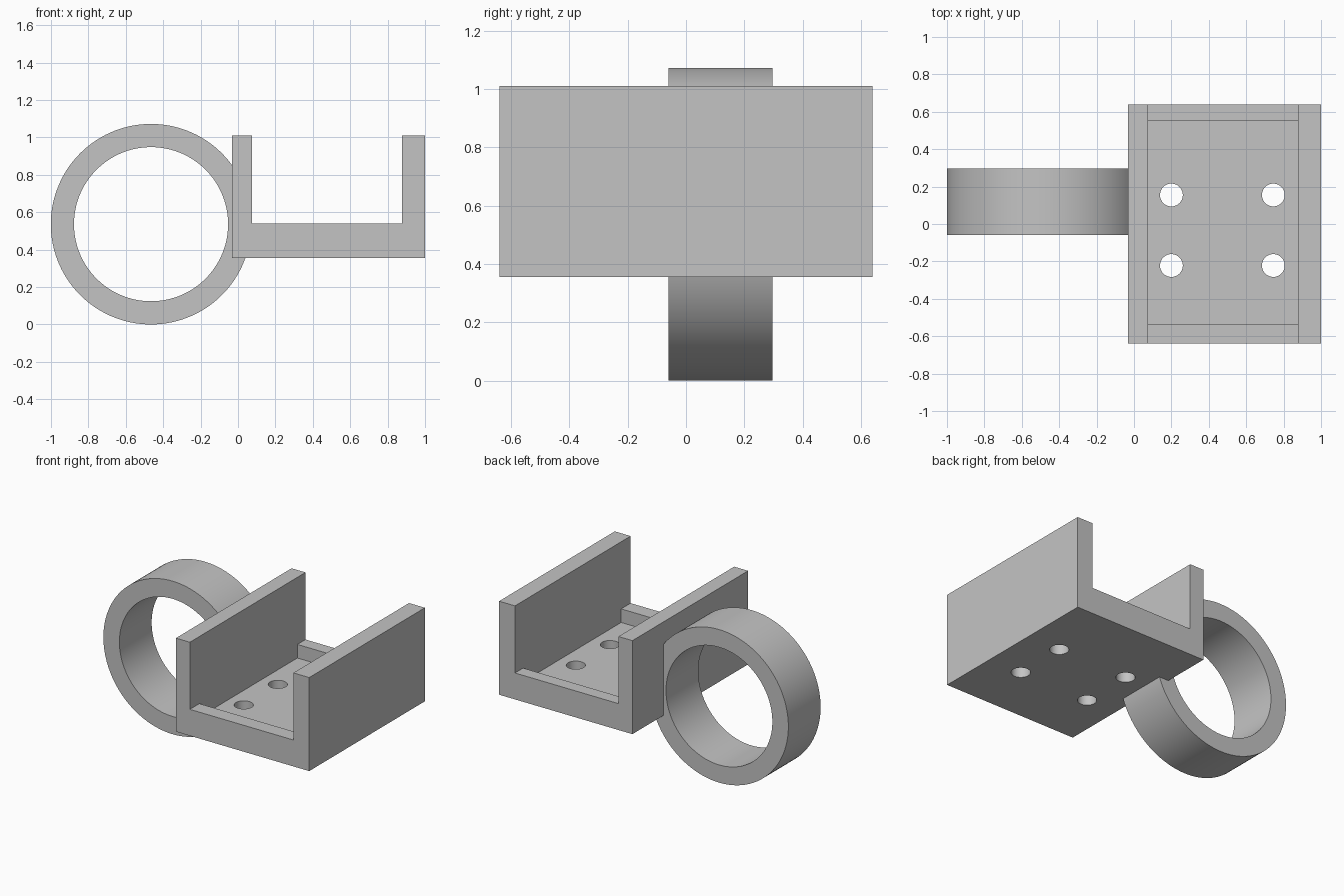
import bpy
import bmesh
import math
from mathutils import Vector

cube = bpy.data.objects.get("Cube")
if cube:
    bpy.data.objects.remove(cube, do_unlink=True)

# Single grey plastic material
GREY = (0.55, 0.55, 0.55, 1.0)
mat = bpy.data.materials.new("grey_plastic")
mat.use_nodes = True
mat.diffuse_color = GREY
mat.node_tree.nodes["Principled BSDF"].inputs["Base Color"].default_value = GREY


def prism(name, outline, offset):
    """Extrude a flat outline of 3D points along offset into a closed solid."""
    bm = bmesh.new()
    face = bm.faces.new([bm.verts.new(p) for p in outline])
    extruded = bmesh.ops.extrude_face_region(bm, geom=[face], use_keep_orig=True)
    moved = [g for g in extruded["geom"] if isinstance(g, bmesh.types.BMVert)]
    bmesh.ops.translate(bm, vec=Vector(offset), verts=moved)
    bmesh.ops.recalc_face_normals(bm, faces=bm.faces)
    mesh = bpy.data.meshes.new(name)
    bm.to_mesh(mesh)
    bm.free()
    mesh.materials.append(mat)
    obj = bpy.data.objects.new(name, mesh)
    bpy.context.collection.objects.link(obj)
    return obj


def circle(radius, count):
    steps = [2 * math.pi * i / count for i in range(count)]
    return [(radius * math.cos(a), radius * math.sin(a)) for a in steps]


def select(obj):
    bpy.ops.object.select_all(action='DESELECT')
    obj.select_set(True)
    bpy.context.view_layer.objects.active = obj


def cut(target, cutter):
    """Subtract the cutter from the target, then discard it."""
    cutter.hide_render = True
    mod = target.modifiers.new("cut", 'BOOLEAN')
    mod.operation = 'DIFFERENCE'
    mod.solver = 'EXACT'
    mod.object = cutter
    select(target)
    bpy.ops.object.modifier_apply(modifier=mod.name)
    bpy.data.objects.remove(cutter, do_unlink=True)


# Bracket: solid block
left, right = -0.033, 1.0
front, back = -0.64, 0.64
bottom, top = 0.355, 1.01
bracket = prism("bracket",
                [(left, front, bottom), (right, front, bottom),
                 (right, back, bottom), (left, back, bottom)],
                (0, 0, top - bottom))

# Open channel between the walls, with a sunken floor between two end lips
inner_left, inner_right = 0.075, 0.877
lip_z, floor_z = 0.54, 0.445
lip_front, lip_back = -0.535, 0.55
channel = [(-1, 2), (-1, lip_z), (lip_front, lip_z), (lip_front, floor_z),
           (lip_back, floor_z), (lip_back, lip_z), (1, lip_z), (1, 2)]
cut(bracket, prism("channel_cutter", [(inner_left, y, z) for y, z in channel],
                   (inner_right - inner_left, 0, 0)))

# Four screw holes through the floor
for hx in (0.2, 0.745):
    for hy in (-0.222, 0.155):
        cut(bracket, prism("hole_cutter",
                           [(hx + x, hy + y, 0.2) for x, y in circle(0.061, 40)],
                           (0, 0, 0.32)))

# Ring: a tube lying along y, merging into the side wall
ring_x, ring_z = -0.465, 0.536
ring_front, ring_depth = -0.06, 0.357


def ring_disc(name, radius, margin):
    return prism(name,
                 [(ring_x + x, ring_front - margin, ring_z + z)
                  for x, z in circle(radius, 120)],
                 (0, ring_depth + 2 * margin, 0))


ring = ring_disc("ring", 0.536, 0)
cut(ring, ring_disc("bore_cutter", 0.412, 0.1))

# Smooth curved walls, crisp edges
for part in (bracket, ring):
    select(part)
    bpy.ops.object.shade_smooth_by_angle(angle=math.radians(30))
